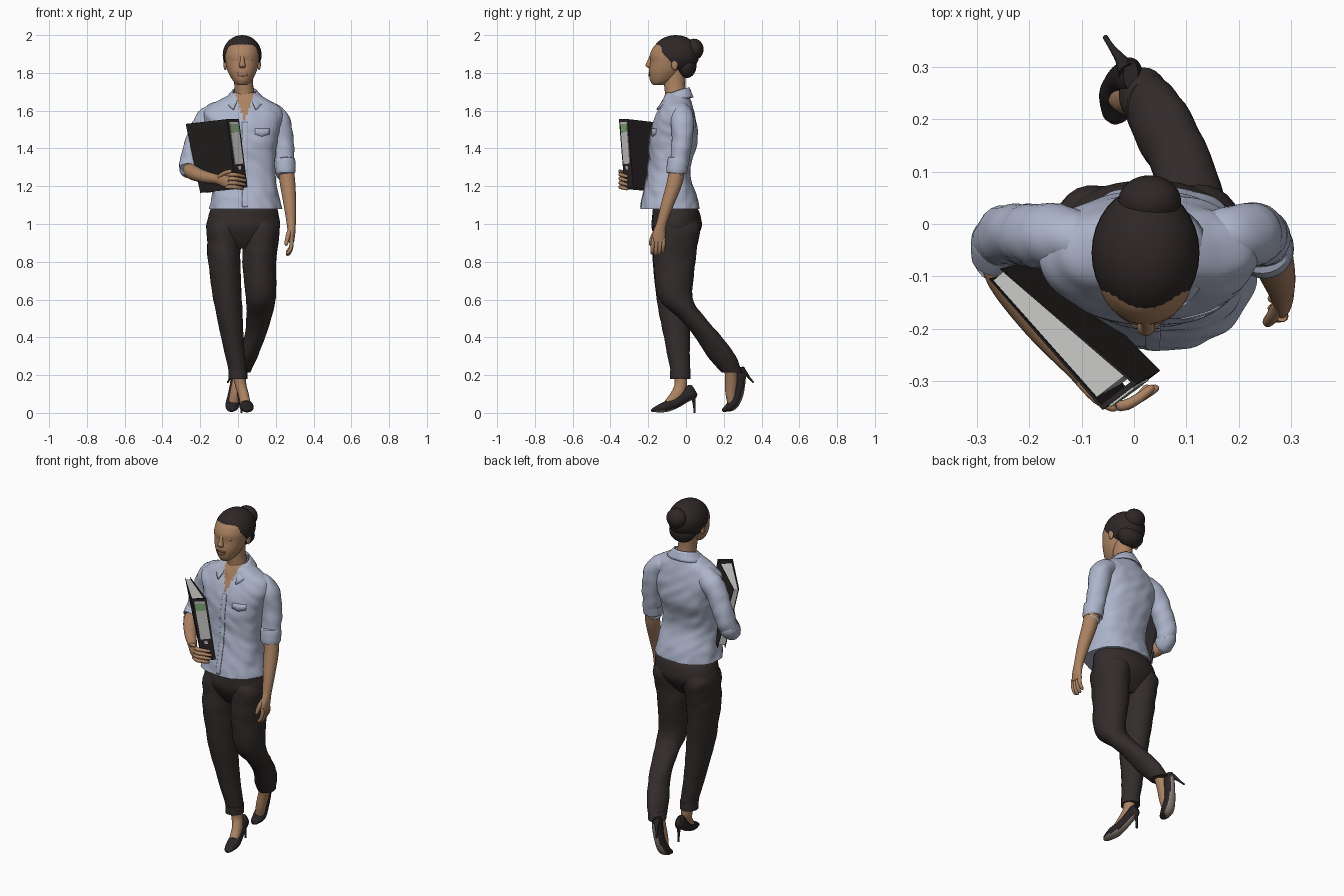
import bpy, bmesh, math
from mathutils import Vector, Matrix, noise
from mathutils.bvhtree import BVHTree

def mat(name, r, g, b):
    m = bpy.data.materials.new(name)
    m.diffuse_color = (r, g, b, 1)
    return m

SKIN = mat("skin", .41, .225, .12)
LIP = mat("lips", .34, .165, .095)
SHIRT = mat("pale_blue_cloth", .42, .465, .60)
PANTS = mat("dark_cloth", .033, .025, .025)
HAIR = mat("dark_hair", .028, .02, .02)
BLACK = mat("black_leather", .022, .017, .018)
PAPER = mat("paper", .56, .56, .55)
GREEN = mat("green_label", .22, .38, .19)
SOLE = mat("sole", .26, .21, .18)

def finish(name, bm, *mats):
    bmesh.ops.recalc_face_normals(bm, faces=bm.faces)
    me = bpy.data.meshes.new(name)
    bm.to_mesh(me)
    bm.free()
    ob = bpy.data.objects.new(name, me)
    bpy.context.collection.objects.link(ob)
    for m in mats:
        me.materials.append(m)
    return ob

def spline(keys, steps):
    # Catmull-Rom interpolation of whole key tuples
    k = [keys[0]] + list(keys) + [keys[-1]]
    out = []
    for i in range(1, len(k) - 2):
        for s in range(steps):
            t = s / steps
            out.append([.5 * (2*b + (c-a)*t + (2*a-5*b+4*c-d)*t*t + (3*b-a-3*c+d)*t**3)
                        for a, b, c, d in zip(*k[i-1:i+3])])
    return out + [list(keys[-1])]

def loft(name, keys, *mats, flat=False, ref=(1, 0, 0), n=24, steps=5, power=1, fold=0, rule=None):
    """Skin through rings (x, y, z, radius_a[, radius_b]); flat keeps rings level."""
    rings = spline([k if len(k) == 5 else (*k, k[3]) for k in keys], steps)
    P = [Vector(r[:3]) for r in rings]
    bm = bmesh.new()
    loops = []
    for i, r in enumerate(rings):
        if flat:
            a, b = Vector((1, 0, 0)), Vector((0, 1, 0))
        else:
            t = (P[min(i+1, len(P)-1)] - P[max(i-1, 0)]).normalized()
            a = Vector(ref)
            a = (a - t * a.dot(t)).normalized()
            b = t.cross(a)
        loop = []
        for j in range(n):
            c, s = math.cos(2*math.pi*j/n), math.sin(2*math.pi*j/n)
            c, s = math.copysign(abs(c)**power, c), math.copysign(abs(s)**power, s)
            d = a * r[3] * c + b * r[4] * s
            q = P[i] + d
            d *= 1 + fold * noise.noise(Vector((q.x*14, q.y*14, q.z*20 + q.x*12)))
            loop.append(bm.verts.new(P[i] + d))
        loops.append(loop)
    for u, v in zip(loops, loops[1:]):
        for j in range(n):
            bm.faces.new((u[j], u[(j+1) % n], v[(j+1) % n], v[j]))
    bm.faces.new(loops[0])
    bm.faces.new(loops[-1])
    bmesh.ops.recalc_face_normals(bm, faces=bm.faces)
    if rule:
        for f in bm.faces:
            f.normal_update()
            f.material_index = int(rule(f.calc_center_median(), f.normal))
    return finish(name, bm, *mats)

def ball(name, c, r, m, cut=None):
    bm = bmesh.new()
    bmesh.ops.create_uvsphere(bm, u_segments=32, v_segments=20, radius=1,
                              matrix=Matrix.Translation(c) @ Matrix.Diagonal((*r, 1)))
    if cut:
        g = bmesh.ops.bisect_plane(bm, geom=bm.verts[:] + bm.edges[:] + bm.faces[:],
                                   plane_co=cut[0], plane_no=cut[1], clear_inner=True)
        bmesh.ops.contextual_create(bm, geom=[e for e in g["geom_cut"] if isinstance(e, bmesh.types.BMEdge)])
    return finish(name, bm, m)

def sheet(name, fn, nu, nv, m, thick):
    bm = bmesh.new()
    g = [[bm.verts.new(fn(i/nu, j/nv)) for j in range(nv+1)] for i in range(nu+1)]
    for i in range(nu):
        for j in range(nv):
            bm.faces.new((g[i][j], g[i+1][j], g[i+1][j+1], g[i][j+1]))
    ob = finish(name, bm, m)
    sol = ob.modifiers.new("thickness", "SOLIDIFY")
    sol.thickness, sol.offset = thick, 0
    return ob

def patch(name, target, x0, x1, z0, z1, m, thick=.004, sag=0):
    # thin plate laid on the front of a target surface
    tree = BVHTree.FromPolygons([v.co for v in target.data.vertices],
                                [p.vertices for p in target.data.polygons])
    def fn(u, v):
        x, z = x0 + (x1-x0)*u, z0 + (z1-z0)*v - sag*(1 - abs(2*u-1))*(1-v)
        hit = tree.ray_cast(Vector((x, -1, z)), Vector((0, 1, 0)))[0]
        return (hit or Vector((x, -.1, z))) - Vector((0, .001, 0))
    return sheet(name, fn, 8, max(2, int((z1-z0)/.01)), m, thick)

# --- shirt body, with the open neck coloured as skin
torso = loft("shirt_body", [(.04, -.086, 1.08, .19, .156), (.038, -.086, 1.14, .18, .145),
    (.035, -.091, 1.24, .164, .117), (.032, -.083, 1.33, .163, .114), (.03, -.068, 1.42, .176, .127),
    (.028, -.063, 1.5, .192, .122), (.025, -.058, 1.57, .21, .105), (.03, -.052, 1.62, .19, .088),
    (.033, -.05, 1.66, .125, .073), (.035, -.05, 1.695, .06, .055)], SHIRT, SKIN,
    flat=True, n=120, steps=9, power=.9, fold=.045,
    rule=lambda c, n: c.y < -.07 and abs(c.x - .035) < (c.z - 1.54) * .33)
patch("button_placket", torso, .022, .05, 1.09, 1.54, SHIRT)
patch("pocket_flap", torso, .09, .165, 1.475, 1.505, SHIRT, sag=.012)

def collar(u, v):
    t = (2*u - 1) * 150
    f = abs(t) / 150
    c, s = math.cos(math.radians(90 + t)), math.sin(math.radians(90 + t))
    top = Vector((.035 + .062*c, -.052 + .068*s, 1.722 - .055*f*f))
    low = Vector((.035 + (.088 + .03*f)*c, -.05 + (.085 + .035*f)*s, 1.67 - .065*f**3))
    return top.lerp(low, v)
sheet("collar", collar, 36, 4, SHIRT, .008)

# --- sleeves with rolled cuffs
loft("left_sleeve", [(.09, -.045, 1.59, .045), (.16, -.03, 1.588, .058), (.212, -.02, 1.55, .061),
    (.233, -.018, 1.47, .058), (.243, -.03, 1.37, .053), (.25, -.048, 1.28, .051)], SHIRT, fold=.12)
loft("left_cuff", [(.246, -.04, 1.335, .053), (.247, -.042, 1.33, .057), (.25, -.05, 1.275, .055),
    (.25, -.05, 1.27, .046)], SHIRT, steps=3)
loft("right_sleeve", [(-.03, -.045, 1.59, .045), (-.11, -.03, 1.588, .058), (-.172, -.022, 1.54, .061),
    (-.215, -.02, 1.45, .058), (-.244, -.022, 1.37, .056), (-.258, -.04, 1.31, .051),
    (-.262, -.068, 1.285, .046)], SHIRT, fold=.12)
loft("right_cuff", [(-.257, -.028, 1.325, .048), (-.258, -.032, 1.32, .053), (-.26, -.066, 1.287, .05),
    (-.26, -.071, 1.285, .042)], SHIRT, steps=3)

# --- forearms and hands
loft("left_forearm", [(.25, -.045, 1.31, .042), (.262, -.06, 1.22, .041), (.275, -.1, 1.1, .033),
    (.282, -.13, 1.0, .024, .027), (.283, -.142, .95, .02, .034), (.282, -.147, .905, .015, .034)], SKIN)
for i in range(4):
    y, drop = -.176 + i*.019, (.0, .008, .004, -.008)[i]
    loft("left_finger", [(.282, y, .925, .011), (.284, y, .895, .011), (.277, y - .002, .865 - drop, .01),
        (.262, y - .004, .845 - drop, .008), (.258, y - .004, .84 - drop, .002)], SKIN, n=10, steps=3)
loft("left_thumb", [(.275, -.155, .965, .014), (.263, -.178, .93, .012), (.255, -.187, .895, .01),
    (.253, -.187, .885, .003)], SKIN, n=10, steps=3)
Z = (0, 0, 1)
loft("right_forearm", [(-.258, -.045, 1.3, .036), (-.243, -.1, 1.275, .039), (-.18, -.19, 1.25, .033),
    (-.11, -.272, 1.237, .026, .024), (-.078, -.313, 1.232, .034, .018), (-.045, -.336, 1.228, .04, .013)],
    SKIN, ref=Z)
for i in range(4):
    z, e = 1.262 - i*.022, (.0, .008, .004, -.008)[i]
    loft("right_finger", [(-.06, -.33, z, .011), (-.025, -.347, z, .011), (.008, -.333, z - .004, .01),
        (.032 + e, -.314, z - .01, .008), (.038 + e, -.309, z - .011, .002)], SKIN, ref=Z, n=10, steps=3)
loft("right_thumb", [(-.1, -.3, 1.25, .013), (-.07, -.332, 1.27, .012), (-.04, -.35, 1.28, .009),
    (-.034, -.351, 1.282, .003)], SKIN, ref=Z, n=10, steps=3)

# --- neck and head
loft("neck", [(.035, -.05, 1.58, .06), (.035, -.055, 1.68, .053, .056), (.03, -.06, 1.74, .05, .056),
    (.027, -.06, 1.82, .052, .06)], SKIN, flat=True)
head = loft("head", [(.023, -.15, 1.735, .018, .02), (.023, -.142, 1.742, .034, .038),
    (.023, -.125, 1.765, .054, .067), (.022, -.11, 1.81, .077, .086), (.022, -.1, 1.86, .088, .09),
    (.022, -.09, 1.9, .091, .1), (.022, -.08, 1.945, .08, .086), (.022, -.07, 1.975, .05, .055)],
    SKIN, flat=True, n=40)
loft("nose", [(.023, -.18, 1.9, .012, .008), (.023, -.19, 1.865, .011, .014),
    (.023, -.198, 1.84, .017, .016), (.023, -.19, 1.826, .013, .01)], SKIN, flat=True, n=16)
patch("lower_lip", head, -.002, .048, 1.786, 1.795, LIP, .005, sag=.005)
patch("upper_lip", head, -.004, .05, 1.796, 1.803, LIP, .005)
for s in (-1, 1):
    ball("eyelid", (.023 + s*.036, -.167, 1.874), (.02, .014, .011), SKIN)
    ball("ear", (.022 + s*.089, -.06, 1.845), (.01, .018, .03), SKIN)

# --- hair cap cut along the hairline, nape and bun
ball("hair_cap", (.022, -.055, 1.895), (.103, .125, .105), HAIR, ((0, -.165, 1.95), (0, 1.09, 1)))
ball("hair_nape", (.025, .0, 1.835), (.077, .055, .063), HAIR)
ball("hair_bun", (.03, .043, 1.925), (.06, .05, .056), HAIR)

# --- trousers
loft("trouser_hips", [(.035, -.06, 1.12, .15, .09), (.033, -.056, 1.08, .176, .118),
    (.03, -.05, 1.04, .187, .129), (.026, -.05, .98, .194, .132), (.025, -.055, .92, .172, .1),
    (.025, -.06, .87, .1, .06)], PANTS, flat=True, n=40, fold=.02)
loft("front_leg", [(-.06, -.052, 1.05, .07, .09), (-.07, -.05, .98, .095, .124), (-.073, -.055, .9, .09, .118),
    (-.073, -.065, .8, .085, .11), (-.055, -.065, .6, .076, .09), (-.03, -.048, .4, .06, .068),
    (-.002, -.03, .22, .047, .052), (0, -.03, .18, .046, .05)], PANTS, flat=True, n=32, fold=.05)
loft("rear_leg", [(.115, -.052, 1.05, .07, .09), (.123, -.05, .98, .095, .124), (.12, -.055, .9, .093, .118),
    (.113, -.06, .8, .09, .112), (.12, -.055, .61, .08, .09), (.11, .035, .5, .066, .07),
    (.088, .12, .4, .056, .071), (.052, .188, .3, .052, .076), (.02, .24, .215, .046, .052)],
    PANTS, flat=True, n=32, fold=.05)
loft("front_hem", [(-.001, -.03, .225, .05, .054), (0, -.03, .18, .05, .054)], PANTS, flat=True)
loft("rear_hem", [(.034, .22, .26, .048, .058), (.018, .245, .215, .047, .054)], PANTS, flat=True)

# --- feet and high-heeled shoes
loft("front_foot", [(.008, -.03, .22, .034), (.014, -.028, .15, .03, .033), (.028, -.045, .1, .028, .034),
    (.04, -.095, .05, .027, .022)], SKIN)
loft("front_shoe", [(.056, -.183, .011, .008, .006), (.053, -.165, .017, .024, .014), (.046, -.11, .032, .037, .028),
    (.036, -.055, .053, .031, .029), (.026, -.005, .088, .028, .034), (.02, .03, .112, .026, .04),
    (.018, .046, .122, .012, .028)], BLACK, SOLE, rule=lambda c, n: n.z < -.72)
loft("front_heel", [(.02, .032, .1, .02), (.019, .04, .07, .01), (.018, .044, .03, .006),
    (.018, .045, 0, .006)], BLACK, n=12)
loft("rear_foot", [(.02, .235, .25, .033), (.002, .24, .18, .03, .033), (-.014, .238, .11, .028, .03),
    (-.025, .24, .055, .026, .022)], SKIN)
loft("rear_shoe", [(-.038, .193, .011, .008, .006), (-.036, .205, .018, .024, .014), (-.03, .245, .042, .037, .029),
    (-.024, .272, .09, .031, .029), (-.015, .281, .15, .028, .032), (-.008, .282, .21, .026, .036),
    (-.006, .284, .242, .014, .028)], BLACK, SOLE,
    rule=lambda c, n: n.dot(Vector((0, .8, -.6))) > .72)
loft("rear_heel", [(-.012, .292, .23, .02), (-.026, .315, .21, .011), (-.043, .338, .182, .006),
    (-.055, .357, .161, .005)], BLACK, n=12)

# --- ring binder: leaning wedge, described by u (length), v (thickness), w (height)
def corner(u, v, w):
    low = [Vector(p) for p in ((-.2, -.085, 1.165), (-.01, -.325, 1.185), (-.165, -.06, 1.165), (.05, -.28, 1.195))]
    top = [Vector(p) for p in ((-.277, -.105, 1.53), (-.06, -.355, 1.555), (-.255, -.085, 1.53), (.005, -.305, 1.555))]
    a, b, c, d = (p.lerp(q, w) for p, q in zip(low, top))
    return (a + (b-a)*u).lerp(c + (d-c)*u, v)

def slab(name, us, vs, ws, m):
    bm = bmesh.new()
    bmesh.ops.create_cube(bm, size=1)
    for p in bm.verts:
        p.co = corner(us[p.co.x > 0], vs[p.co.y > 0], ws[p.co.z > 0])
    return finish(name, bm, m)

slab("binder_outer_cover", (0, 1), (0, .06), (0, 1), BLACK)
slab("binder_inner_cover", (0, 1), (.94, 1), (0, 1), BLACK)
slab("binder_spine", (.97, 1), (0, 1), (0, 1), BLACK)
slab("binder_pages", (.02, .92), (.08, .92), (.04, .97), PAPER)
slab("spine_label", (1, 1.012), (.16, .86), (.35, .96), PAPER)
slab("label_band", (1, 1.016), (.16, .86), (.81, .93), GREEN)
slab("spine_tag", (1, 1.012), (.38, .62), (.27, .32), PAPER)

# --- smooth shading that keeps sharp edges
bpy.ops.object.select_all(action="SELECT")
bpy.context.view_layer.objects.active = torso
bpy.ops.object.shade_smooth_by_angle(angle=math.radians(45))
